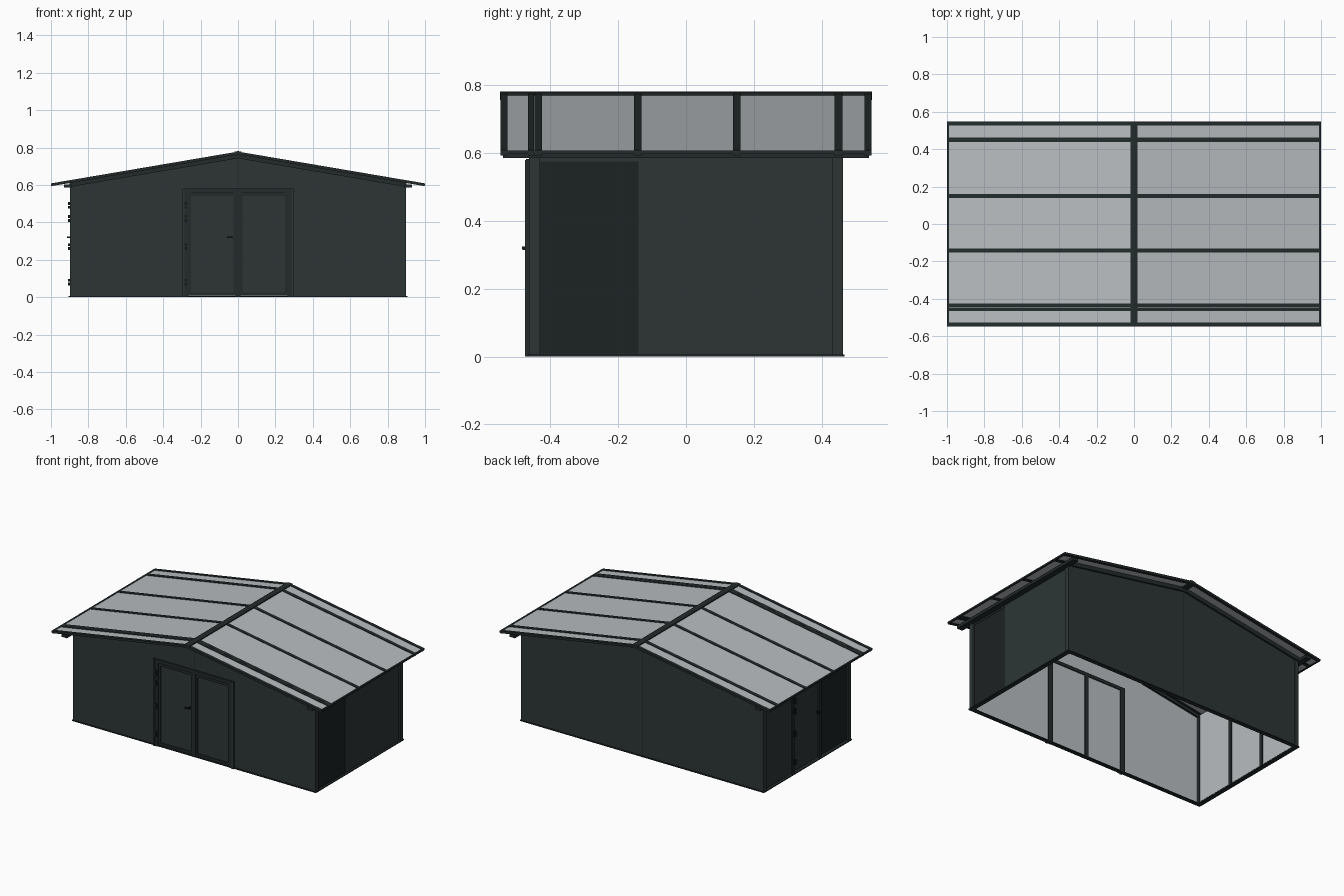
import bpy, bmesh
from mathutils import Vector

if "Cube" in bpy.data.objects:
    bpy.data.objects.remove(bpy.data.objects["Cube"])


def material(name, rgb):
    m = bpy.data.materials.new(name)
    m.use_nodes = True
    m.diffuse_color = (*rgb, 1)
    m.node_tree.nodes["Principled BSDF"].inputs["Base Color"].default_value = (*rgb, 1)
    return m


WALL = material("dark slate cladding", (0.026, 0.036, 0.036))
TRIM = material("darker trim", (0.017, 0.024, 0.024))
PANE = material("dark glazing", (0.012, 0.016, 0.017))
GREY = material("pale grey sheet", (0.48, 0.51, 0.53))
METAL = material("black ironmongery", (0.008, 0.009, 0.009))


def prism(name, profile, y0, y1, mat, inner=None):
    """Extrude an x-z profile along y; faces looking along inner get the pale sheet."""
    bm = bmesh.new()
    face = bm.faces.new([bm.verts.new((x, y0, z)) for x, z in profile])
    ext = bmesh.ops.extrude_face_region(bm, geom=[face])
    moved = [v for v in ext["geom"] if isinstance(v, bmesh.types.BMVert)]
    bmesh.ops.translate(bm, verts=moved, vec=(0, y1 - y0, 0))
    bmesh.ops.recalc_face_normals(bm, faces=bm.faces)
    if inner:
        for f in bm.faces:
            f.material_index = int(f.normal.dot(Vector(inner)) > 0.9)
    mesh = bpy.data.meshes.new(name)
    bm.to_mesh(mesh)
    bm.free()
    mesh.materials.append(mat)
    mesh.materials.append(GREY)
    obj = bpy.data.objects.new(name, mesh)
    bpy.context.collection.objects.link(obj)
    return obj


def box(name, x, y, z, mat, inner=None):
    (x0, x1), (z0, z1) = sorted(x), z
    return prism(name, [(x0, z0), (x1, z0), (x1, z1), (x0, z1)], *y, mat, inner)


def slope(x):
    return 0.772 - 0.17 * abs(x)


def chevron(name, half, low, high, y0, y1, mat):
    """Band that follows both roof slopes."""
    xs = (-half, 0, half)
    pts = [(x, slope(x) + low) for x in xs] + [(x, slope(x) + high) for x in reversed(xs)]
    return prism(name, pts, y0, y1, mat)


# Gable walls
W, D, T = 0.89, 0.46, 0.012
top = [(W, slope(W) - 0.005), (0, slope(0) - 0.005), (-W, slope(W) - 0.005)]
doorway = [(-W, 0), (-0.28, 0), (-0.28, 0.56), (0.28, 0.56), (0.28, 0), (W, 0)]
prism("front_wall", doorway + top, -D, -D + T, WALL, (0, 1, 0))
prism("back_wall", [(-W, 0), (W, 0)] + top, D - T, D, WALL, (0, -1, 0))
box("back_wall_seam", (-0.003, 0.003), (D, D + 0.002), (0, 0.74), TRIM)
box("front_wall_seam", (-0.003, 0.003), (-D - 0.002, -D), (0.58, 0.74), TRIM)

# Left side wall: a glazed front bay and plain cladding
inside = (-1, 0, 0)
box("left_wall", (W - T, W), (-0.14, D - T), (0, 0.61), WALL, inside)
box("left_window", (W - T, W - 0.003), (-0.43, -0.14), (0.01, 0.575), PANE, inside)
box("left_window_head", (W - T, W), (-0.45, -0.14), (0.575, 0.61), WALL, inside)
box("left_window_sill", (W - T, W), (-0.45, -0.14), (0, 0.01), TRIM)

# Right side wall: three bays with a door in the middle
inside = (1, 0, 0)
box("right_back_panel", (-W, T - W), (0.15, D - T), (0.01, 0.575), WALL, inside)
box("right_door_leaf", (0.004 - W, T - W), (-0.135, 0.135), (0.01, 0.565), WALL, inside)
box("right_window", (0.003 - W, T - W), (-0.43, -0.15), (0.01, 0.575), PANE, inside)
box("right_wall_head", (-W, T - W), (-0.45, 0.45), (0.575, 0.61), WALL, inside)
for y in (-0.145, 0.145):
    box("right_door_jamb", (-W - 0.006, 0.02 - W), (y - 0.012, y + 0.012), (0, 0.585), TRIM)
box("right_door_head", (-W - 0.004, 0.018 - W), (-0.15, 0.15), (0.56, 0.585), TRIM)

# Corner posts, base rails and eave plates
for sx in (-1, 1):
    for sy in (-1, 1):
        ys = sorted((sy * 0.43, sy * (D + 0.003)))
        box("corner_post", (sx * 0.87, sx * 0.899), ys, (0, 0.605), WALL)
    box("side_base_rail", (sx * 0.875, sx * 0.905), (-0.465, 0.465), (0, 0.006), TRIM)
    box("eave_plate", (sx * 0.89, sx * 0.93), (-0.54, 0.54), (0.585, 0.603), TRIM)
for sy in (-1, 1):
    ys = sorted((sy * 0.44, sy * 0.467))
    box("gable_base_rail", (-0.9, 0.9), ys, (0, 0.006), TRIM)
    ys = sorted((sy * 0.435, sy * 0.472))
    chevron("gable_trim", 0.9, -0.03, -0.004, *ys, TRIM)

# Front double door
for sx in (-1, 1):
    box("front_door_jamb", (sx * 0.265, sx * 0.298), (-0.47, -0.44), (0, 0.58), TRIM)
    box("front_door_jamb_face", (sx * 0.285, sx * 0.298), (-0.475, -0.47), (0, 0.58), WALL)
    leaf = (sx * 0.012, sx * 0.265)
    box("front_door_leaf", leaf, (-0.457, -0.446), (0.01, 0.56), WALL, (0, 1, 0))
    for x0, x1 in ((0.012, 0.024), (0.25, 0.265)):
        box("front_leaf_stile", (sx * x0, sx * x1), (-0.464, -0.457), (0.02, 0.56), TRIM)
    for z in (0.01, 0.54):
        box("front_leaf_rail", leaf, (-0.464, -0.457), (z, z + 0.016), TRIM)
box("front_door_head", (-0.298, 0.298), (-0.472, -0.44), (0.56, 0.582), TRIM)
box("front_door_mullion", (-0.013, 0.013), (-0.468, -0.44), (0, 0.56), TRIM)

# Hinges and handles on the front and right doors
for z in (0.08, 0.27, 0.42, 0.49):
    for dz in (-0.017, 0.003):
        span = (z + dz, z + dz + 0.015)
        box("front_hinge", (-0.285, -0.272), (-0.475, -0.464), span, METAL)
        box("right_hinge", (-0.908, -0.895), (0.128, 0.142), span, METAL)
box("front_handle_stem", (-0.035, -0.027), (-0.48, -0.455), (0.315, 0.325), METAL)
box("front_handle_lever", (-0.06, -0.027), (-0.483, -0.476), (0.316, 0.324), METAL)
box("right_handle_stem", (-0.912, -0.885), (-0.12, -0.112), (0.315, 0.325), METAL)
box("right_handle_lever", (-0.915, -0.908), (-0.12, -0.088), (0.316, 0.324), METAL)

# Roof sheets, battens, ridge cap and eave edges
chevron("roof_sheet", 0.995, -0.004, 0.002, -0.54, 0.54, GREY)
for y, w in ((-0.537, 0.02), (-0.457, 0.018), (-0.436, 0.022), (-0.142, 0.022),
             (0.15, 0.022), (0.45, 0.024), (0.537, 0.02)):
    chevron("roof_batten", 0.997, -0.009, 0.006, y - w / 2, y + w / 2, TRIM)
chevron("ridge_cap", 0.02, -0.012, 0.009, -0.548, 0.548, TRIM)
for sx in (-1, 1):
    box("eave_edge", (sx * 0.988, sx), (-0.547, 0.547), (0.597, 0.608), TRIM)
